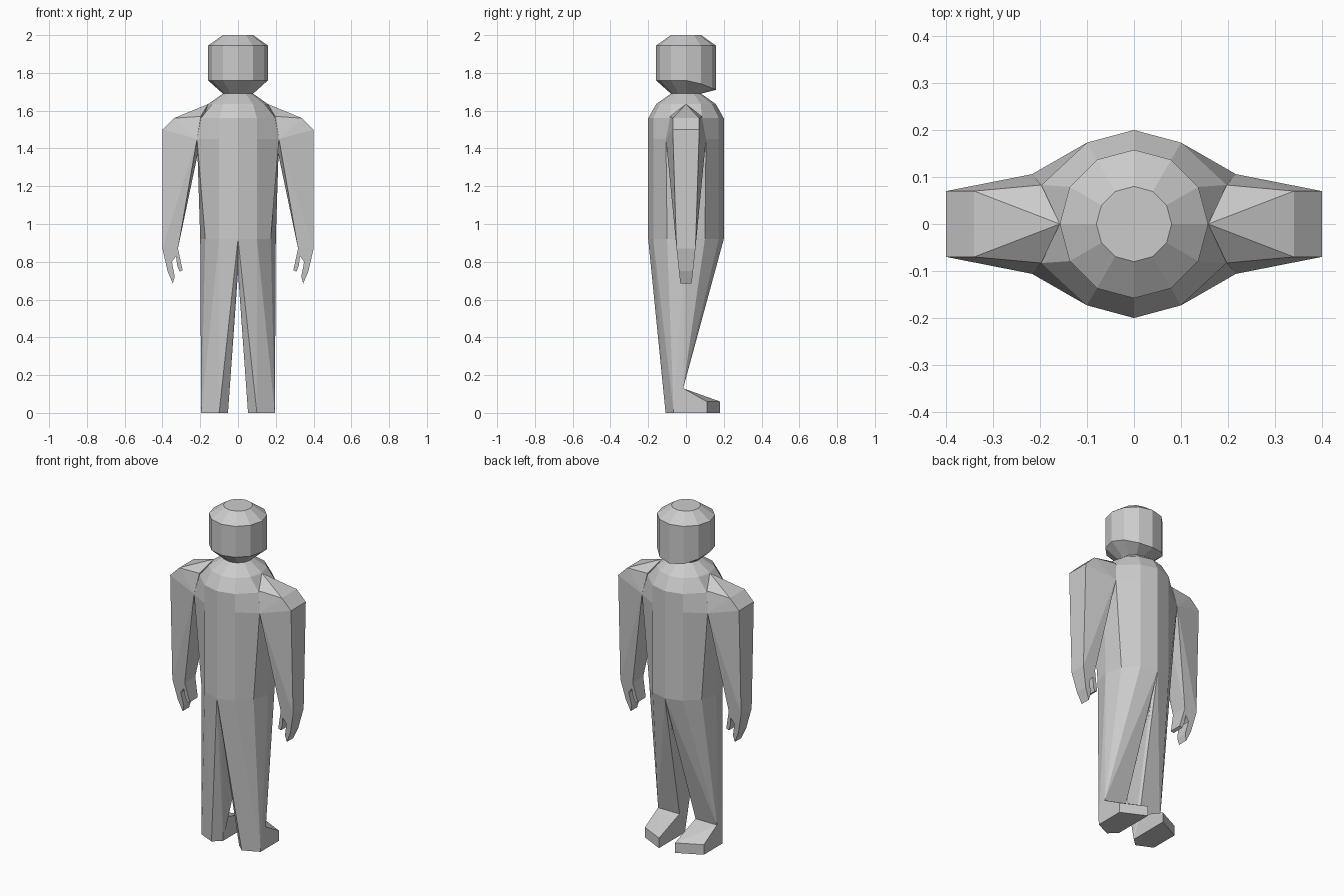
import bpy, bmesh, math

if "Cube" in bpy.data.objects:
    bpy.data.objects.remove(bpy.data.objects["Cube"])


def finish(bm, name):
    bmesh.ops.recalc_face_normals(bm, faces=bm.faces)
    me = bpy.data.meshes.new(name)
    bm.to_mesh(me)
    bm.free()
    ob = bpy.data.objects.new(name, me)
    bpy.context.collection.objects.link(ob)
    return ob


def ring(r, z):
    return [(r * math.cos(i * math.pi / 6), r * math.sin(i * math.pi / 6), z)
            for i in range(12)]


def loft(name, rings):
    bm = bmesh.new()
    vs = [[bm.verts.new(p) for p in r] for r in rings]
    for a, b in zip(vs, vs[1:]):
        for i in range(12):
            j = (i + 1) % 12
            bm.faces.new((a[i], a[j], b[j], b[i]))
    bm.faces.new(vs[0])
    bm.faces.new(vs[-1])
    return finish(bm, name)


def hull(name, pts, s):
    bm = bmesh.new()
    for x, y, z in pts:
        bm.verts.new((x * s, y, z))
    bmesh.ops.convex_hull(bm, input=bm.verts[:])
    bmesh.ops.delete(bm, geom=[v for v in bm.verts if not v.link_faces],
                     context='VERTS')
    bmesh.ops.dissolve_limit(bm, angle_limit=0.01, verts=bm.verts[:],
                             edges=bm.edges[:])
    return finish(bm, name)


def pair(pts):
    return [(x, y * t, z) for x, y, z in pts for t in (1, -1)]


# Head, with the jaw dropping towards +y
jaw = [(x, y, 1.76 - 0.05 * (max(y, 0) / 0.158) ** 1.5)
       for x, y, z in ring(0.158, 0)]
loft("head", [ring(0.08, 1.69), jaw, ring(0.158, 1.945), ring(0.08, 2.0)])


# Torso, widened at the sides where the arms join
def widened(z, sx, sy):
    r = ring(0.2, z)
    for i, a, b in ((1, 1, 1), (5, -1, 1), (7, -1, -1), (11, 1, -1)):
        r[i] = (a * sx, b * sy, z)
    r[0], r[6] = (sx, 0, z), (-sx, 0, z)
    return r


loft("torso", [ring(0.2, 0.92), widened(1.45, 0.217, 0.106),
               widened(1.56, 0.197, 0.083), ring(0.158, 1.635),
               ring(0.08, 1.69)])

# Hand outline (x, z) with a long finger and a thumb
hand = [(0.4, 0.87), (0.373, 0.75), (0.345, 0.685), (0.335, 0.722),
        (0.35, 0.80), (0.328, 0.83), (0.322, 0.78), (0.31, 0.748), (0.293, 0.755),
        (0.318, 0.87)]

for s, side in ((1, "right"), (-1, "left")):
    # Arm
    hull(side + "_arm", [(0.158, 0, 1.635)] + pair([
        (0.197, 0.083, 1.57), (0.217, 0.106, 1.45), (0.34, 0.07, 1.56),
        (0.4, 0.07, 1.5), (0.4, 0.05, 0.87), (0.318, 0.05, 0.87)]), s)

    # Hand, tapering towards the tip
    bm = bmesh.new()
    loops = [[bm.verts.new((s * x, t * (0.03 + 0.02 * (z - 0.685) / 0.185), z))
              for x, z in hand] for t in (1, -1)]
    for l in loops:
        bm.faces.new(l)
    for i in range(len(hand)):
        j = (i + 1) % len(hand)
        bm.faces.new((loops[0][i], loops[0][j], loops[1][j], loops[1][i]))
    finish(bm, side + "_hand")

    # Leg from waist half-ring and crotch down to heel and ankle
    waist = [p for p in ring(0.2, 0.92) if p[0] > -0.001]
    heel = [(0.195, -0.065, 0), (0.1, -0.108, 0), (0.053, -0.065, 0)]
    ankle = [(0.195, -0.015, 0.13), (0.053, -0.015, 0.13)]
    hull(side + "_leg", waist + heel + ankle +
         [(0, -0.155, 0.745), (0, 0.14, 0.755)], s)

    # Foot with slanted toe
    toe = [(x, y, z) for x, y in ((0.195, 0.11), (0.053, 0.18)) for z in (0, 0.06)]
    hull(side + "_foot", heel + ankle + toe, s)
